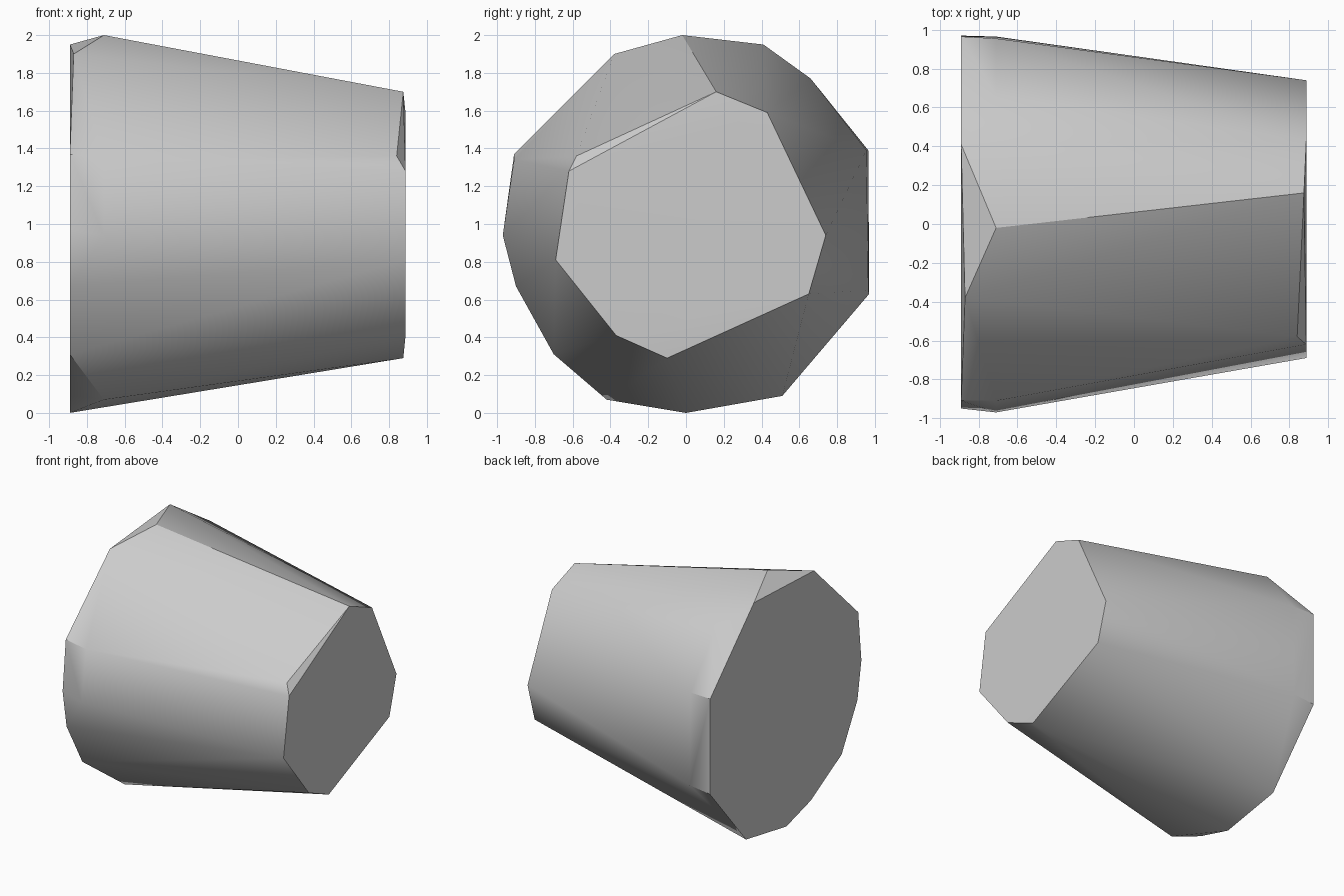
import bpy, bmesh, math

cube = bpy.data.objects.get("Cube")
if cube:
    bpy.data.objects.remove(cube, do_unlink=True)

# Cross-section outlines as (y, z) at stations along x
sections = {
    -0.89: [(0.41, 1.95), (0.965, 1.39), (0.97, 0.63), (0.51, 0.09), (0, 0),
            (-0.31, 0.09), (-0.7, 0.31), (-0.9, 0.67), (-0.95, 0.97), (-0.91, 1.37)],
    -0.87: [(-0.38, 1.9)],
    -0.71: [(-0.02, 2), (0.66, 1.77), (0.955, 1.39), (0.965, 0.65),
            (-0.42, 0.07), (-0.97, 0.94), (-0.91, 1.34)],
    0.84: [(-0.58, 1.36)],
    0.875: [(0.16, 1.7), (-0.1, 0.29)],
    0.887: [(0.43, 1.59), (0.74, 0.94), (0.65, 0.63),
            (-0.37, 0.41), (-0.69, 0.81), (-0.62, 1.28)],
}

# Tapered faceted block: the hull around all sections
bm = bmesh.new()
for x, outline in sections.items():
    for y, z in outline:
        bm.verts.new((x, y, z))
hull = bmesh.ops.convex_hull(bm, input=bm.verts[:])
spare = {g for g in hull["geom_interior"] + hull["geom_unused"]
         if isinstance(g, bmesh.types.BMVert)}
bmesh.ops.delete(bm, geom=list(spare), context="VERTS")
bmesh.ops.recalc_face_normals(bm, faces=bm.faces[:])
mesh = bpy.data.meshes.new("tapered_block")
bm.to_mesh(mesh)
bm.free()
block = bpy.data.objects.new("tapered_block", mesh)
bpy.context.collection.objects.link(block)

# Plain grey material
grey = bpy.data.materials.new("light_grey")
grey.use_nodes = True
grey.diffuse_color = (0.6, 0.6, 0.6, 1)
grey.node_tree.nodes["Principled BSDF"].inputs["Base Color"].default_value = (0.6, 0.6, 0.6, 1)
mesh.materials.append(grey)

# Soft shading with sharp rims
bpy.ops.object.select_all(action="DESELECT")
block.select_set(True)
bpy.context.view_layer.objects.active = block
bpy.ops.object.shade_smooth_by_angle(angle=math.radians(30))
